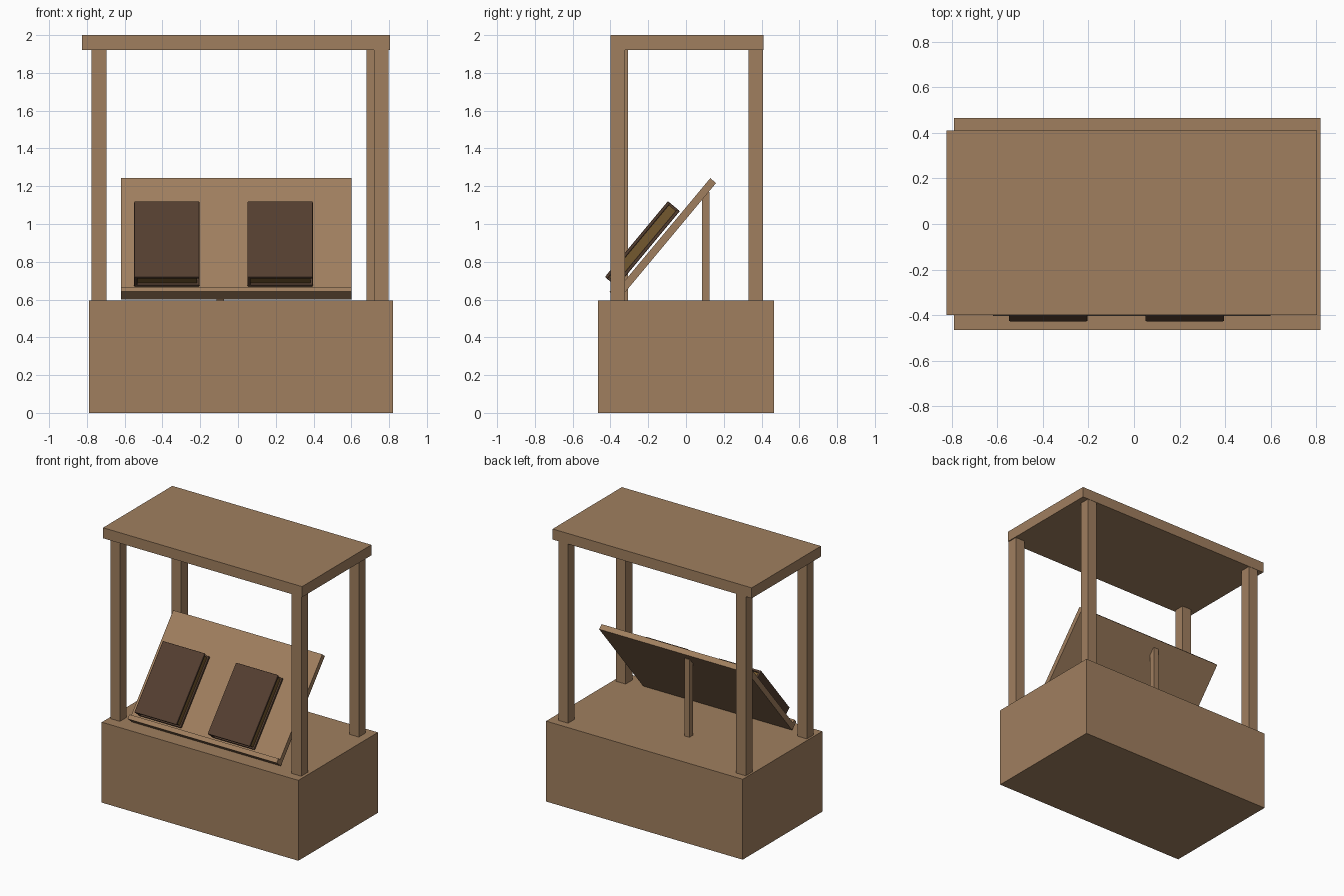
import bpy, bmesh, math
from mathutils import Matrix, Vector

if "Cube" in bpy.data.objects:
    bpy.data.objects.remove(bpy.data.objects["Cube"])


def material(name, rgb):
    m = bpy.data.materials.new(name)
    lin = [((c / 255 + 0.055) / 1.055) ** 2.4 for c in rgb]
    m.diffuse_color = (*lin, 1)
    m.use_nodes = True
    m.node_tree.nodes["Principled BSDF"].inputs["Base Color"].default_value = m.diffuse_color
    return m


WOOD = material("brown wood", (160, 127, 95))
COVER = material("dark leather", (84, 62, 48))
PAGES = material("aged paper", (116, 88, 46))


def box(name, x, y, z, mat, frame=Matrix(), bevel=0.0):
    """Box from (min, max) ranges, placed in the given frame."""
    bm = bmesh.new()
    bmesh.ops.create_cube(bm, size=1)
    for v in bm.verts:
        v.co = Vector([r[0] + (c + 0.5) * (r[1] - r[0]) for c, r in zip(v.co, (x, y, z))])
    if bevel:
        bmesh.ops.bevel(bm, geom=bm.edges[:], offset=bevel, segments=2,
                        profile=0.5, affect='EDGES')
    bm.transform(frame)
    me = bpy.data.meshes.new(name)
    bm.to_mesh(me)
    bm.free()
    me.materials.append(mat)
    ob = bpy.data.objects.new(name, me)
    bpy.context.collection.objects.link(ob)
    return ob


# Counter and roof
box("counter", (-0.79, 0.82), (-0.465, 0.465), (0, 0.595), WOOD)
box("roof", (-0.825, 0.805), (-0.40, 0.41), (1.922, 2.0), WOOD)

# Corner posts
for name, x, y in (("front_left_post", -0.775, -0.385), ("front_right_post", 0.72, -0.40),
                   ("back_left_post", -0.775, 0.33), ("back_right_post", 0.68, 0.33)):
    box(name, (x, x + 0.078), (y, y + 0.078), (0.59, 1.925), WOOD)

# Sloping display board with ledge, in its own tilted frame
tilt = Matrix.Translation((0, -0.355, 0.60)) @ Matrix.Rotation(math.radians(50.2), 4, 'X')
box("display_board", (-0.62, 0.60), (0, 0.803), (0, 0.04), WOOD, tilt)
box("board_ledge", (-0.62, 0.60), (0, 0.033), (0.039, 0.065), WOOD, tilt)

# Prop behind the board, its top buried in the board
box("board_prop", (-0.115, -0.075), (0.085, 0.125), (0.59, 1.17), WOOD)

# Two books: covers, spine and recessed pages
for side, x0 in (("left", -0.55), ("right", 0.05)):
    x1 = x0 + 0.346
    u = (0.044, 0.566)
    box(side + "_book_back_cover", (x0, x1), u, (0.052, 0.069), COVER, tilt, 0.005)
    box(side + "_book_front_cover", (x0, x1), u, (0.117, 0.134), COVER, tilt, 0.005)
    box(side + "_book_spine", (x0, x0 + 0.017), u, (0.054, 0.132), COVER, tilt, 0.005)
    box(side + "_book_pages", (x0 + 0.01, x1 - 0.012), (u[0] + 0.012, u[1] - 0.012),
        (0.065, 0.121), PAGES, tilt)
